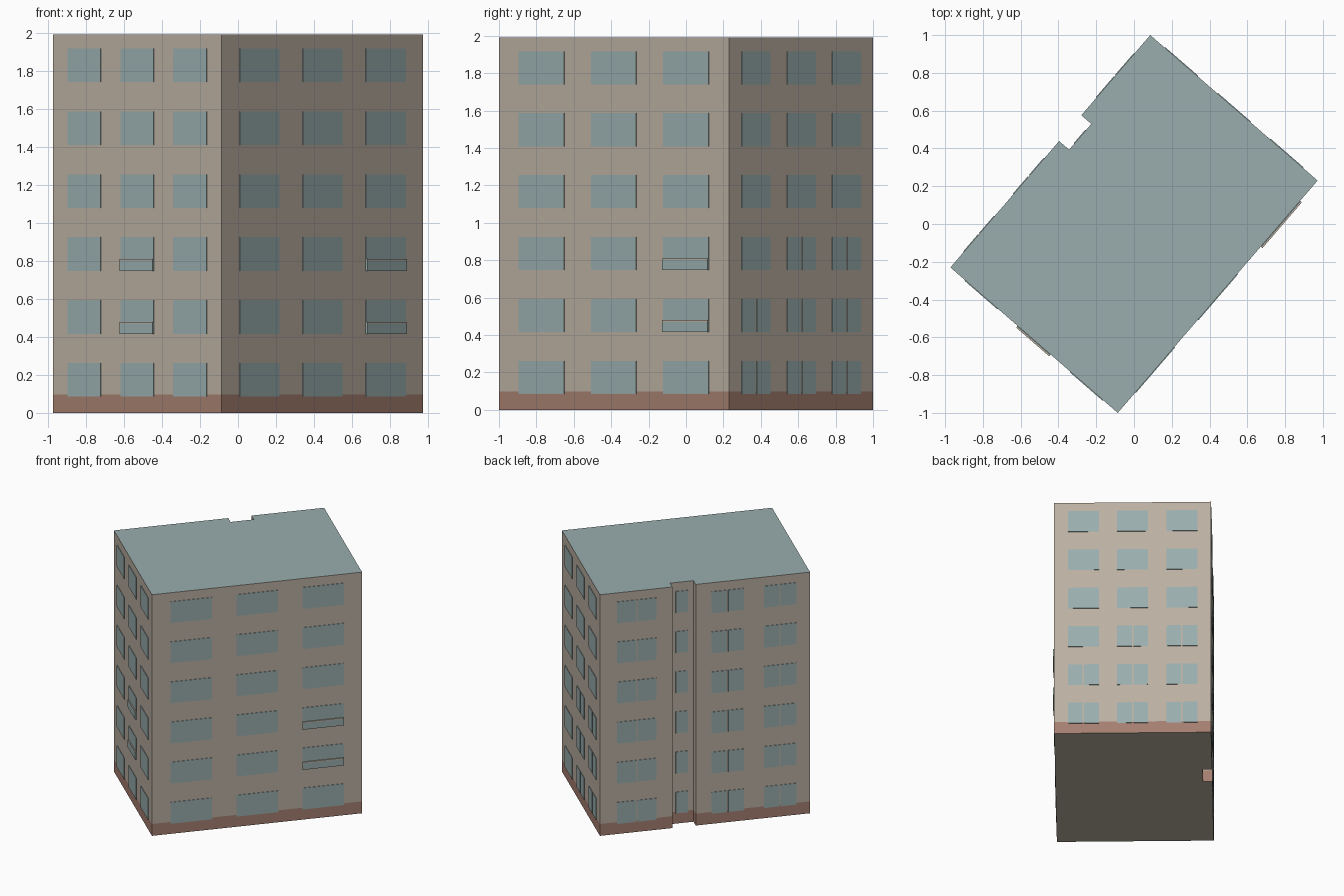
import bpy, bmesh
from mathutils import Vector

cube = bpy.data.objects.get("Cube")
if cube:
    bpy.data.objects.remove(cube, do_unlink=True)


def material(name, rgb):
    col = tuple((c / 255) ** 2.2 for c in rgb) + (1.0,)
    m = bpy.data.materials.new(name)
    m.use_nodes = True
    m.diffuse_color = col
    m.node_tree.nodes["Principled BSDF"].inputs["Base Color"].default_value = col
    return m


WALL = material("warm grey wall", (186, 174, 160))
BLUE = material("blue grey glass and roof", (152, 172, 172))
BASE = material("brown plinth", (163, 126, 111))

HEIGHT, PLINTH = 1.99, 0.098
STOREYS, PITCH, SILL, WIN_H = 6, 0.331, 0.085, 0.177
PLATE = 0.004

west, south = Vector((-0.972, -0.23)), Vector((-0.086, -1.0))
east, north = -west, -south


def wall_axes(a, b):
    d = (b - a).normalized()
    return d, Vector((d.y, -d.x))


def finish(name, bm, mats):
    bmesh.ops.recalc_face_normals(bm, faces=bm.faces)
    mesh = bpy.data.meshes.new(name)
    bm.to_mesh(mesh)
    bm.free()
    for m in mats:
        mesh.materials.append(m)
    ob = bpy.data.objects.new(name, mesh)
    bpy.context.collection.objects.link(ob)
    return ob


def add_box(bm, a, b, s0, s1, z0, z1, out0, out1):
    """Box on the wall a-b, from s0 to s1 along it and out0 to out1 outward."""
    d, n = wall_axes(a, b)
    ring = [a + d * s + n * o for s, o in ((s0, out0), (s1, out0), (s1, out1), (s0, out1))]
    low, top = [[bm.verts.new((p.x, p.y, z)) for p in ring] for z in (z0, z1)]
    bm.faces.new(low[::-1])
    bm.faces.new(top)
    for i in range(4):
        j = (i + 1) % 4
        bm.faces.new((low[i], low[j], top[j], top[i]))


def add_window(bm, a, b, centre, width, row, gap=0.0):
    z = SILL + row * PITCH
    h = width / 2
    panes = [(-h, -gap / 2), (gap / 2, h)] if gap else [(-h, h)]
    for s0, s1 in panes:
        add_box(bm, a, b, centre + s0, centre + s1, z, z + WIN_H, -PLATE, PLATE)


# Building body: footprint with a recess in the back wall, plinth band and roof
d, n = wall_axes(north, west)
NOTCH0, NOTCH1, DEPTH = 0.56, 0.74, 0.07
notch = [north + d * s - n * o for s, o in
         ((NOTCH0, 0), (NOTCH0, DEPTH), (NOTCH1, DEPTH), (NOTCH1, 0))]
outline = [west, south, east, north] + notch
bm = bmesh.new()
rings = [[bm.verts.new((p.x, p.y, z)) for p in outline] for z in (0, PLINTH, HEIGHT)]
bm.faces.new(rings[0][::-1])
bm.faces.new(rings[2]).material_index = 1
for level, (low, top) in enumerate(zip(rings, rings[1:])):
    for i in range(len(outline)):
        j = (i + 1) % len(outline)
        f = bm.faces.new((low[i], low[j], top[j], top[i]))
        f.material_index = 2 if level == 0 else 0
finish("building_body", bm, [WALL, BLUE, BASE])

# Three columns of windows on the plain walls; some lower end-wall ones are split
for name, a, b in (("left_end_windows", west, south),
                   ("front_windows", south, east),
                   ("right_end_windows", east, north)):
    bm = bmesh.new()
    length = (b - a).length
    for row in range(STOREYS):
        for col, frac in enumerate((0.186, 0.5, 0.814)):
            split = a is east and (row < 2 or (row == 2 and col > 0))
            add_window(bm, a, b, frac * length, 0.197 * length, row, 0.012 if split else 0)
    finish(name, bm, [BLUE])

# Back wall: paired panes either side of the recess, narrow windows inside it
bm = bmesh.new()
for row in range(STOREYS):
    for centre, width in ((0.285, 0.305), (0.985, 0.25), (1.39, 0.25)):
        add_window(bm, north, west, centre, width, row, 0.01)
    add_window(bm, notch[1], notch[2], 0.09, 0.095, row)
finish("back_windows", bm, [BLUE])

# Small projecting balcony fronts with a rail, on the second and third storeys
for side, a, b, frac in (("left_end", west, south, 0.5), ("front", south, east, 0.814)):
    length = (b - a).length
    s0, s1 = (frac - 0.0985) * length, (frac + 0.0985) * length
    panels, rails = bmesh.new(), bmesh.new()
    for row in (1, 2):
        z = SILL + row * PITCH
        add_box(panels, a, b, s0, s1, z, z + 0.054, -PLATE, 0.012)
        add_box(rails, a, b, s0, s1, z + 0.054, z + 0.063, -PLATE, 0.012)
    finish(side + "_balcony_panels", panels, [BLUE])
    finish(side + "_balcony_rails", rails, [WALL])
